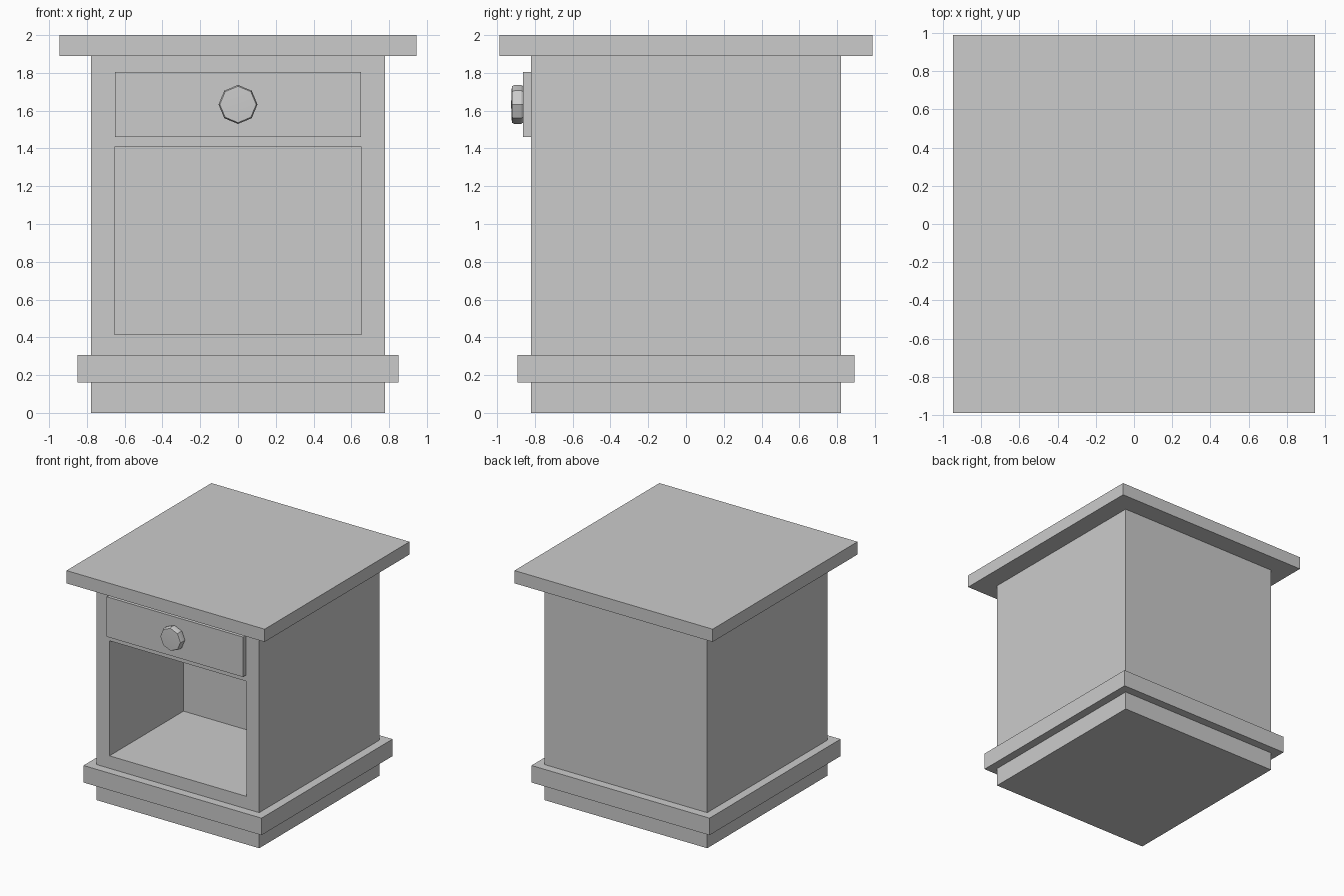
import bpy, bmesh
from math import cos, sin, tau, radians

if "Cube" in bpy.data.objects:
    bpy.data.objects.remove(bpy.data.objects["Cube"])


def box(name, x, y, z):
    """Box centred on x=0, with half width x, y range and z range."""
    bm = bmesh.new()
    bmesh.ops.create_cube(bm, size=1)
    for v in bm.verts:
        v.co.x *= 2 * x
        v.co.y = y[0] if v.co.y < 0 else y[1]
        v.co.z = z[0] if v.co.z < 0 else z[1]
    return add_object(name, bm)


def add_object(name, bm):
    bmesh.ops.recalc_face_normals(bm, faces=bm.faces[:])
    mesh = bpy.data.meshes.new(name)
    bm.to_mesh(mesh)
    bm.free()
    obj = bpy.data.objects.new(name, mesh)
    bpy.context.collection.objects.link(obj)
    return obj


# Stacked case: plinth, base moulding, cabinet and overhanging top
box("plinth", 0.777, (-0.82, 0.82), (0, 0.16))
box("base_moulding", 0.85, (-0.893, 0.893), (0.16, 0.307))
cabinet = box("cabinet", 0.777, (-0.82, 0.82), (0.307, 1.89))
box("table_top", 0.946, (-0.988, 0.988), (1.89, 2.0))

# Open compartment cut into the front of the cabinet
cutter = box("compartment_cutter", 0.653, (-1.0, 0.19), (0.415, 1.408))
cutter.hide_render = True
cutter.hide_viewport = True
cutter.display_type = 'WIRE'
cut = cabinet.modifiers.new("compartment", 'BOOLEAN')
cut.operation = 'DIFFERENCE'
cut.solver = 'EXACT'
cut.object = cutter

# Drawer front
box("drawer_front", 0.65, (-0.862, -0.82), (1.46, 1.805))

# Eight-sided drawer knob, turned around the y axis from (radius, y) steps
SIDES = 8
bm = bmesh.new()
rings = []
for r, y in [(0.095, -0.86), (0.103, -0.872), (0.103, -0.908), (0.096, -0.922)]:
    rings.append([bm.verts.new((r * cos(tau * i / SIDES), y,
                                1.633 + r * sin(tau * i / SIDES)))
                  for i in range(SIDES)])
for a, b in zip(rings, rings[1:]):
    for i in range(SIDES):
        j = (i + 1) % SIDES
        bm.faces.new((a[i], a[j], b[j], b[i]))
bm.faces.new(rings[0])
tip = bm.verts.new((0, -0.926, 1.633))
for i in range(SIDES):
    bm.faces.new((rings[-1][i], rings[-1][(i + 1) % SIDES], tip))
knob = add_object("drawer_knob", bm)

bpy.ops.object.select_all(action='DESELECT')
knob.select_set(True)
bpy.context.view_layer.objects.active = knob
bpy.ops.object.shade_smooth_by_angle(angle=radians(30))
